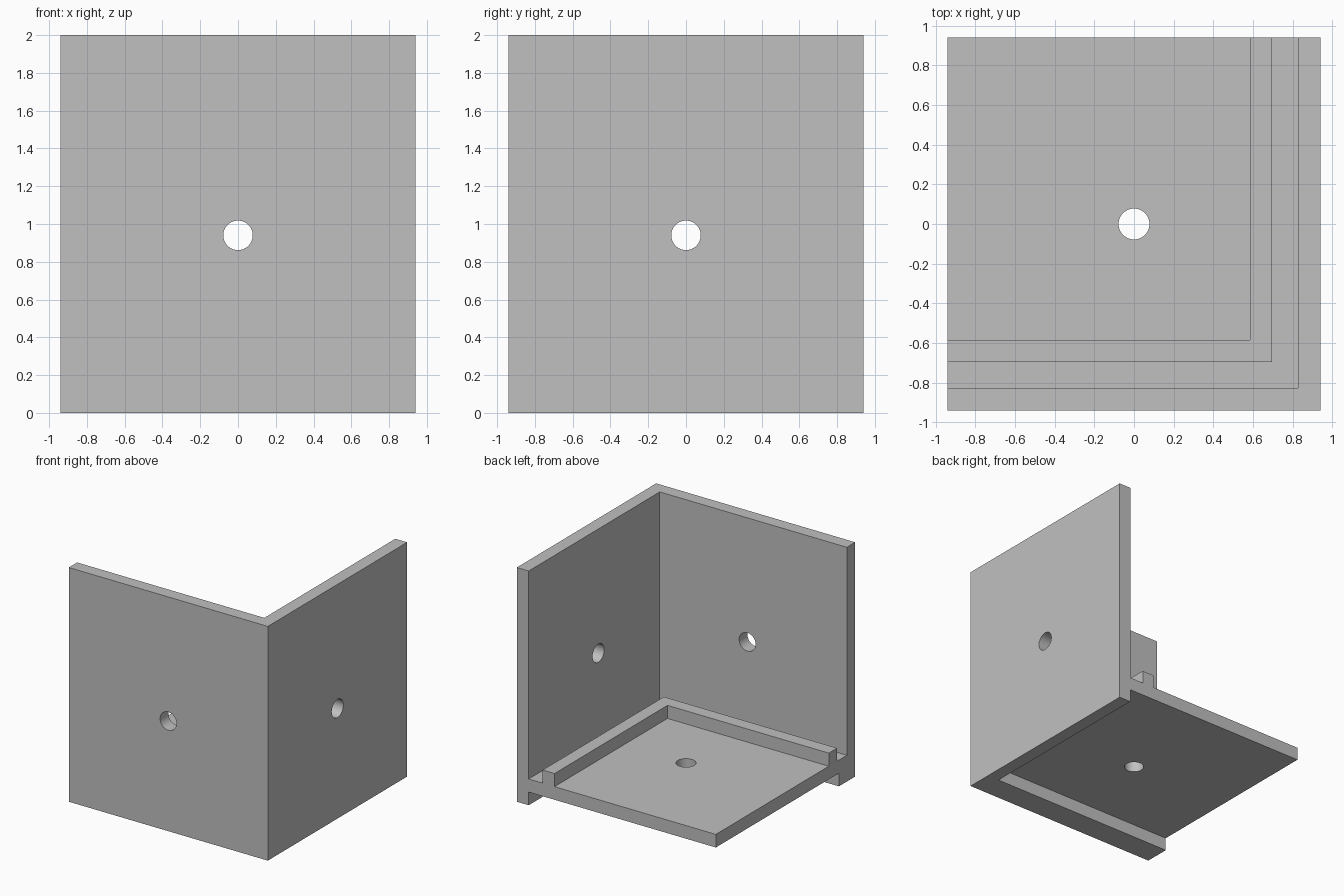
import bpy
import bmesh
from mathutils import Matrix, Vector

old = bpy.data.objects.get("Cube")
if old:
    bpy.data.objects.remove(old, do_unlink=True)

HALF = 0.94      # half width of the bracket
T = 0.112        # wall, floor and rib thickness
IN = HALF - T    # inner wall face
LIP = 0.22       # width of the deeper lip under the front wall
RIB = 0.696      # outer face of the rib
FAR = 1.5        # cutters run past the open sides
HOLE = 0.078

grey = bpy.data.materials.new("plain_grey")
grey.use_nodes = True
grey.diffuse_color = (0.53, 0.53, 0.53, 1)
grey.node_tree.nodes["Principled BSDF"].inputs["Base Color"].default_value = grey.diffuse_color


def make_object(name, bm):
    bmesh.ops.recalc_face_normals(bm, faces=bm.faces)
    mesh = bpy.data.meshes.new(name)
    bm.to_mesh(mesh)
    bm.free()
    mesh.materials.append(grey)
    obj = bpy.data.objects.new(name, mesh)
    bpy.context.collection.objects.link(obj)
    return obj


def box(name, low, high):
    low, high = Vector(low), Vector(high)
    bm = bmesh.new()
    bmesh.ops.create_cube(bm, size=1, matrix=Matrix.Translation((low + high) / 2)
                          @ Matrix.Diagonal((*(high - low), 1)))
    return make_object(name, bm)


def prism(name, outline, z0, z1):
    bm = bmesh.new()
    face = bm.faces.new([bm.verts.new((x, y, z0)) for x, y in outline])
    top = bmesh.ops.extrude_face_region(bm, geom=[face])["geom"]
    moved = [v for v in top if isinstance(v, bmesh.types.BMVert)]
    bmesh.ops.translate(bm, verts=moved, vec=(0, 0, z1 - z0))
    return make_object(name, bm)


def drill(name, axis, centre):
    bm = bmesh.new()
    turn = Vector((0, 0, 1)).rotation_difference(Vector(axis)).to_matrix().to_4x4()
    bmesh.ops.create_cone(bm, cap_ends=True, segments=64, radius1=HOLE, radius2=HOLE,
                          depth=0.5, matrix=Matrix.Translation(centre) @ turn)
    return make_object(name, bm)


def combine(target, tool, operation):
    mod = target.modifiers.new(tool.name, "BOOLEAN")
    mod.operation = operation
    mod.solver = "EXACT"
    mod.object = tool
    bpy.context.view_layer.objects.active = target
    bpy.ops.object.modifier_apply(modifier=mod.name)
    bpy.data.objects.remove(tool, do_unlink=True)


# Solid block hollowed above and below the floor plate
bracket = box("corner_bracket", (-HALF, -HALF, 0), (HALF, HALF, 2))
combine(bracket, box("room_cutter", (-FAR, -IN, 2 * T), (IN, FAR, 3)), "DIFFERENCE")
combine(bracket, box("underside_cutter", (-FAR, LIP - HALF, -1), (IN, FAR, T)), "DIFFERENCE")

# L-shaped rib running parallel to both walls
a, b = RIB, RIB - T
rib_outline = [(-HALF, -a), (a, -a), (a, HALF), (b, HALF), (b, -b), (-HALF, -b)]
combine(bracket, prism("floor_rib", rib_outline, 2 * T, 3 * T), "UNION")

# One screw hole through each plate
for name, axis, centre in (
    ("front_hole", (0, 1, 0), (0, -HALF, HALF)),
    ("side_hole", (1, 0, 0), (HALF, 0, HALF)),
    ("floor_hole", (0, 0, 1), (0, 0, 1.5 * T)),
):
    combine(bracket, drill(name, axis, centre), "DIFFERENCE")

# Smooth hole walls, sharp edges everywhere else
bpy.ops.object.select_all(action="DESELECT")
bracket.select_set(True)
bpy.context.view_layer.objects.active = bracket
bpy.ops.object.shade_smooth_by_angle()
